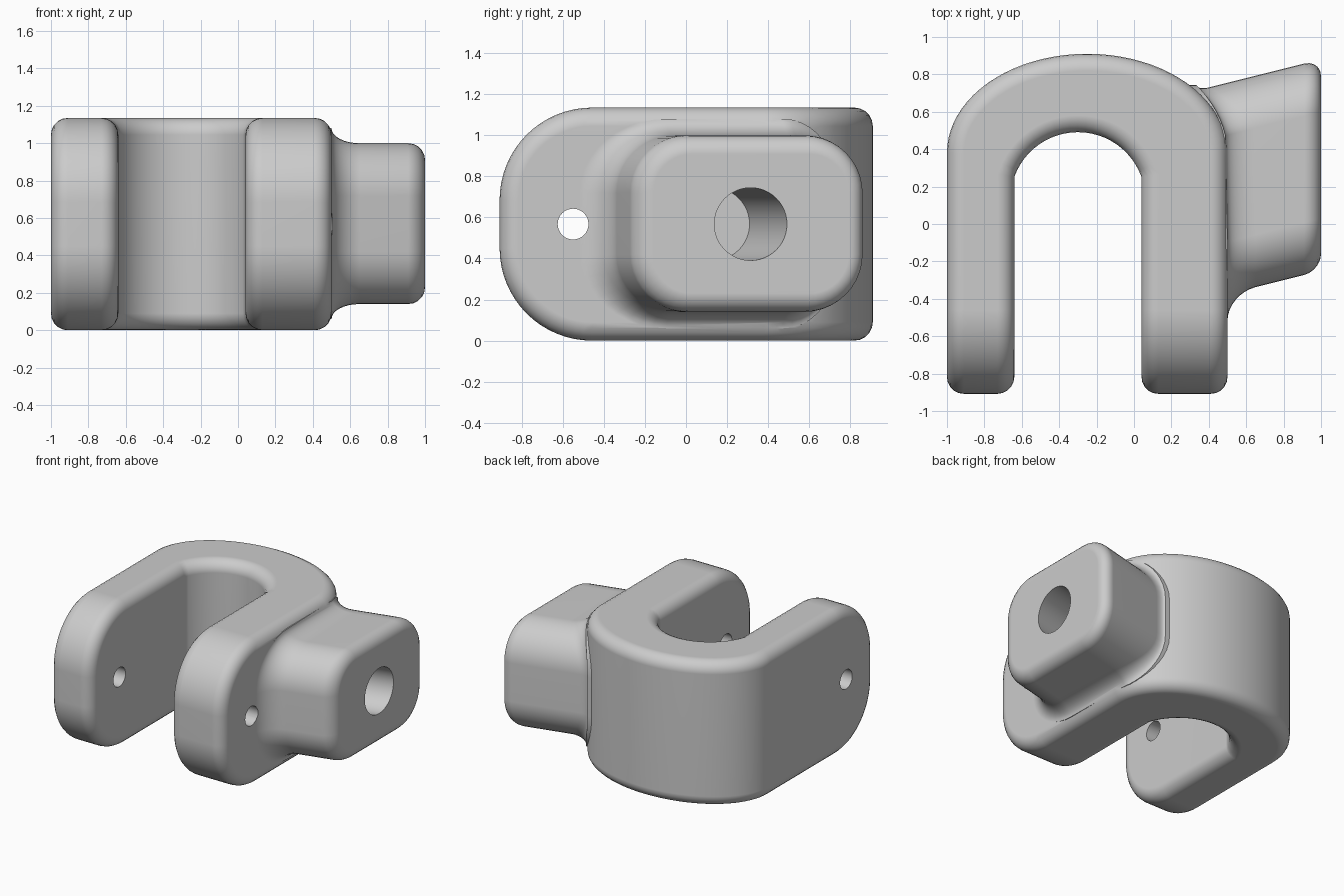
import bpy, bmesh
from math import sin, cos, pi, sqrt

H = 1.135            # body height
MID = H / 2
SLANT = 0.25         # sideways lean of the lug
CX, CY, A, B = -0.25, 0.38, 0.75, 0.53   # outer bow ellipse

cube = bpy.data.objects.get("Cube")
if cube:
    bpy.data.objects.remove(cube, do_unlink=True)

grey = bpy.data.materials.new("plain grey")
grey.use_nodes = True
colour = (0.6, 0.6, 0.6, 1)
grey.diffuse_color = colour
grey.node_tree.nodes["Principled BSDF"].inputs["Base Color"].default_value = colour


def arc(cx, cy, rx, ry, start, end, n):
    steps = [start + (end - start) * i / n for i in range(n + 1)]
    return [(cx + rx * cos(t), cy + ry * sin(t)) for t in steps]


def loft(name, rings):
    """Closed solid through a list of matching rings of points."""
    bm = bmesh.new()
    loops = [[bm.verts.new(p) for p in ring] for ring in rings]
    n = len(loops[0])
    for a, b in zip(loops, loops[1:]):
        for i in range(n):
            j = (i + 1) % n
            bm.faces.new((a[i], a[j], b[j], b[i]))
    bm.faces.new(loops[0])
    bm.faces.new(loops[-1])
    bmesh.ops.recalc_face_normals(bm, faces=bm.faces)
    mesh = bpy.data.meshes.new(name)
    bm.to_mesh(mesh)
    bm.free()
    mesh.materials.append(grey)
    obj = bpy.data.objects.new(name, mesh)
    bpy.context.collection.objects.link(obj)
    return obj


def apply(obj, mod):
    bpy.ops.object.select_all(action='DESELECT')
    obj.select_set(True)
    bpy.context.view_layer.objects.active = obj
    bpy.ops.object.modifier_apply(modifier=mod.name)


def boolean(obj, other, operation):
    mod = obj.modifiers.new("boolean", 'BOOLEAN')
    mod.operation = operation
    mod.solver = 'EXACT'
    mod.object = other
    other.hide_render = True
    apply(obj, mod)
    bpy.data.objects.remove(other, do_unlink=True)


# U-shaped fork seen from above
outline = [(0.5, -1.2)] + arc(CX, CY, A, B, 0, pi, 40) + [(-1, -1.2), (-0.64, -1.2)]
outline += arc(-0.3, 0.13, 0.361, 0.361, pi - 0.342, 0.342, 24) + [(0.04, -1.2)]
fork = loft("fork_with_lug", [[(x, y, z) for x, y in outline] for z in (-0.2, H + 0.2)])

# Round the leg ends in side profile, then soften every rim
R = 0.45
side = [(1.3, 0)] + [(1.3, H)]
side += arc(R - 0.908, H - R, R, R, pi / 2, pi, 16)
side += arc(R - 0.908, R, R, R, pi, 1.5 * pi, 16)
boolean(fork, loft("side_profile", [[(x, y, z) for y, z in side] for x in (-1.5, 1.5)]), 'INTERSECT')
bevel = fork.modifiers.new("soft_rims", 'BEVEL')
bevel.width = 0.09
bevel.segments = 5
bevel.limit_method = 'ANGLE'
bevel.angle_limit = 0.7
bevel.use_clamp_overlap = False
apply(fork, bevel)

# Leaning lug: rounded rectangle with a soft end and a flared foot
RC = 0.28
profile = []         # y, z and outward normal
for cy, cz, start in ((0.88 - RC, 1 - RC, 0), (RC - 0.25, 1 - RC, pi / 2),
                      (RC - 0.25, 0.14 + RC, pi), (0.88 - RC, 0.14 + RC, 1.5 * pi)):
    for ny, nz in arc(0, 0, 1, 1, start, start + pi / 2, 10):
        profile.append((cy + RC * ny, cz + RC * nz, ny, nz))


def body_x(y):
    u = min(max((y - CY) / B, 0), 0.95)
    return CX + A * sqrt(1 - u * u)


def foot_x(y):
    x = 0.5
    for _ in range(8):
        x = body_x(y + SLANT * (x - 1))
    return x


rings = []
for i in range(6):                       # soft outer end
    t = pi / 2 * i / 5
    inset, x = 0.09 * (1 - sin(t)), 1 - 0.09 * (1 - cos(t))
    rings.append([(x, y - ny * inset + SLANT * (x - 1), z - nz * inset)
                  for y, z, ny, nz in profile])
for i in range(9):                       # flare into the fork
    t = pi / 2 * i / 8
    ring = []
    for y, z, ny, nz in profile:
        rear = max(ny, 0)
        x = foot_x(y) + (0.15 - 0.08 * rear) * (1 - sin(t))
        flare = 1 - cos(t)
        wide = 0.03 if ny > 0 else 0.14
        ring.append((x, y + SLANT * (x - 1) + ny * wide * flare, z + nz * 0.08 * flare))
    rings.append(ring)
rings.append([(0.22, y, z) for x, y, z in rings[-1]])
boolean(fork, loft("lug", rings), 'UNION')


# Pin holes through both legs, and the leaning blind bore
def rod(name, y, r, x0, x1, slant, n):
    circle = arc(y, MID, r, r, 0, 2 * pi, n)[:-1]
    return loft(name, [[(x, cy + slant * (x - 1), z) for cy, z in circle] for x in (x0, x1)])


boolean(fork, rod("pin_cutter", -0.55, 0.075, -1.4, 1.4, 0, 32), 'DIFFERENCE')
boolean(fork, rod("bore_cutter", 0.315, 0.177, 0.27, 1.2, SLANT, 48), 'DIFFERENCE')

bpy.ops.object.shade_smooth_by_angle(angle=0.6)
normals = fork.modifiers.new("even_shading", 'WEIGHTED_NORMAL')
normals.keep_sharp = True
